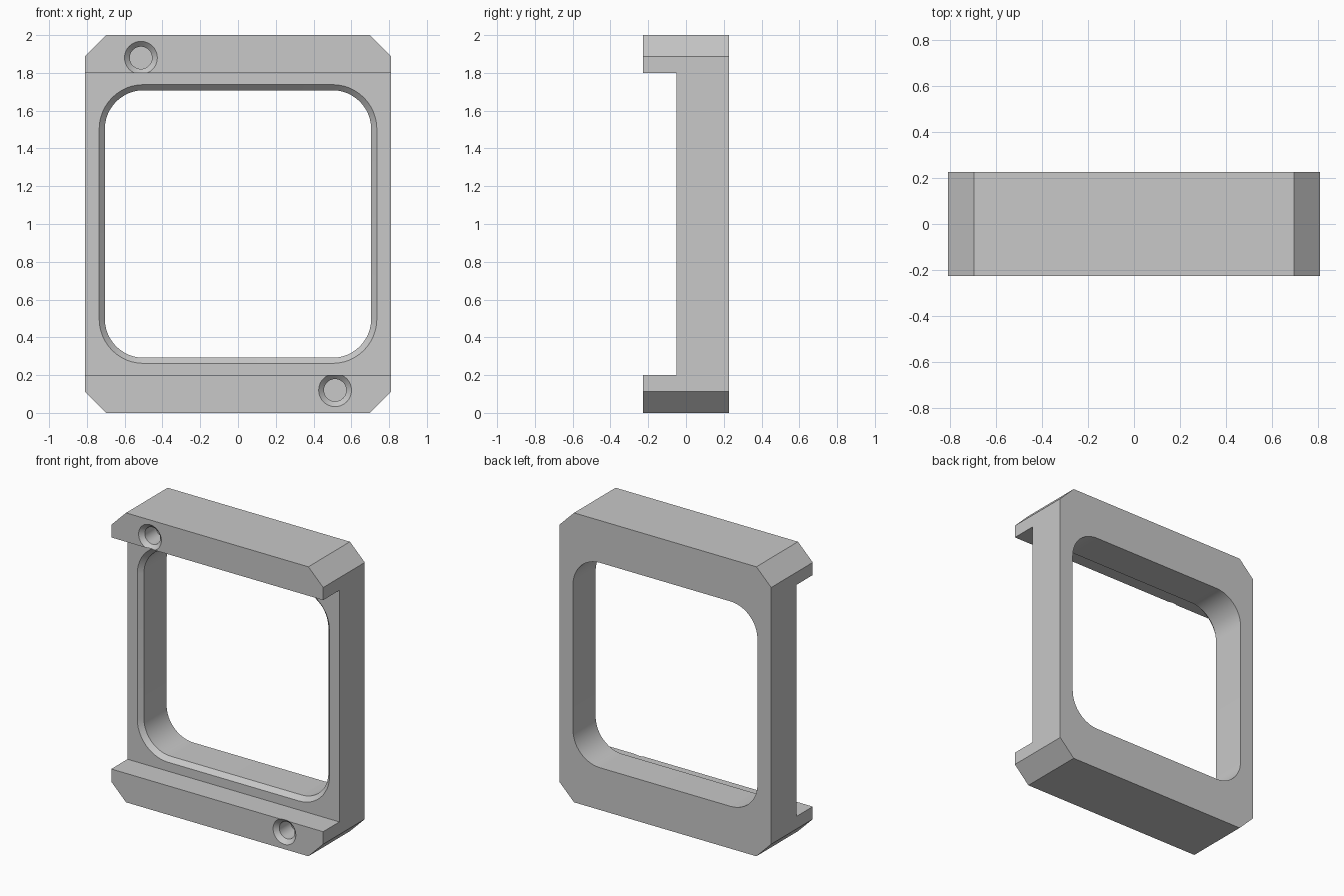
import bpy, bmesh, math

cube = bpy.data.objects.get("Cube")
if cube:
    bpy.data.objects.remove(cube, do_unlink=True)

# One plain grey for the whole part
grey = bpy.data.materials.new("plain grey")
grey.use_nodes = True
colour = (0.58, 0.58, 0.58, 1)
grey.diffuse_color = colour
grey.node_tree.nodes["Principled BSDF"].inputs["Base Color"].default_value = colour

W, D, H = 0.81, 0.227, 2.0      # half width, half depth, height
CHAMFER = 0.113
SLOT_Y, BAR = -0.05, 0.2        # recessed face, height of the raised bars
MID = H / 2


def loft(name, rings):
    """Closed solid through rings of equal length, each (y, [(x, z), ...])."""
    bm = bmesh.new()
    loops = [[bm.verts.new((x, y, z)) for x, z in pts] for y, pts in rings]
    n = len(loops[0])
    for a, b in zip(loops, loops[1:]):
        for i in range(n):
            j = (i + 1) % n
            bm.faces.new((a[i], a[j], b[j], b[i]))
    bm.faces.new(loops[0][::-1])
    bm.faces.new(loops[-1])
    bmesh.ops.recalc_face_normals(bm, faces=bm.faces)
    mesh = bpy.data.meshes.new(name)
    bm.to_mesh(mesh)
    bm.free()
    obj = bpy.data.objects.new(name, mesh)
    bpy.context.collection.objects.link(obj)
    mesh.materials.append(grey)
    return obj


def rounded(hx, hz, r, cx=0, cz=MID, segments=12):
    """Rounded rectangle outline; a circle when hx = hz = r."""
    pts = []
    for q, (sx, sz) in enumerate([(1, 1), (-1, 1), (-1, -1), (1, -1)]):
        for k in range(segments + 1):
            if hx == r and k == segments:
                continue
            a = (q + k / segments) * math.pi / 2
            pts.append((cx + sx * (hx - r) + r * math.cos(a),
                        cz + sz * (hz - r) + r * math.sin(a)))
    return pts


def circle(r, cx, cz):
    return rounded(r, r, r, cx, cz)


def cut(target, cutter):
    mod = target.modifiers.new("cut", "BOOLEAN")
    mod.operation = "DIFFERENCE"
    mod.solver = "EXACT"
    mod.object = cutter
    bpy.context.view_layer.objects.active = target
    bpy.ops.object.modifier_apply(modifier=mod.name)
    bpy.data.objects.remove(cutter, do_unlink=True)


# Block with four chamfered corners
c = CHAMFER
half = [(W, MID - c), (W - c, MID)]
outline = half + [(-x, z) for x, z in half[::-1]]
outline += [(-x, -z) for x, z in outline]
outline = [(x, z + MID) for x, z in outline]
frame = loft("frame", [(-D, outline), (D, outline)])

# Wide slot across the front, leaving a raised bar at top and bottom
slot = [(-1, BAR), (1, BAR), (1, H - BAR), (-1, H - BAR)]
cut(frame, loft("slot_cutter", [(-0.5, slot), (SLOT_Y, slot)]))

# Rounded window with a bevelled front rim
hx, hz, r, rim = 0.705, 0.708, 0.205, 0.03
inner = rounded(hx, hz, r)
e = 2 * rim
cut(frame, loft("window_cutter", [
    (SLOT_Y - rim, rounded(hx + e, hz + e, r + e)),
    (SLOT_Y + rim, inner),
    (0.5, inner)]))

# Two countersunk blind holes in opposite corners
for s in (-1, 1):
    cx, cz = s * 0.514, MID - s * 0.88
    cut(frame, loft("hole_cutter", [
        (-D - 0.02, circle(0.107, cx, cz)),
        (-D + 0.028, circle(0.059, cx, cz)),
        (-D + 0.15, circle(0.059, cx, cz))]))

# Smooth the rounded corners, keep real edges sharp
bpy.ops.object.select_all(action="DESELECT")
frame.select_set(True)
bpy.context.view_layer.objects.active = frame
bpy.ops.object.shade_smooth_by_angle(angle=math.radians(30))
